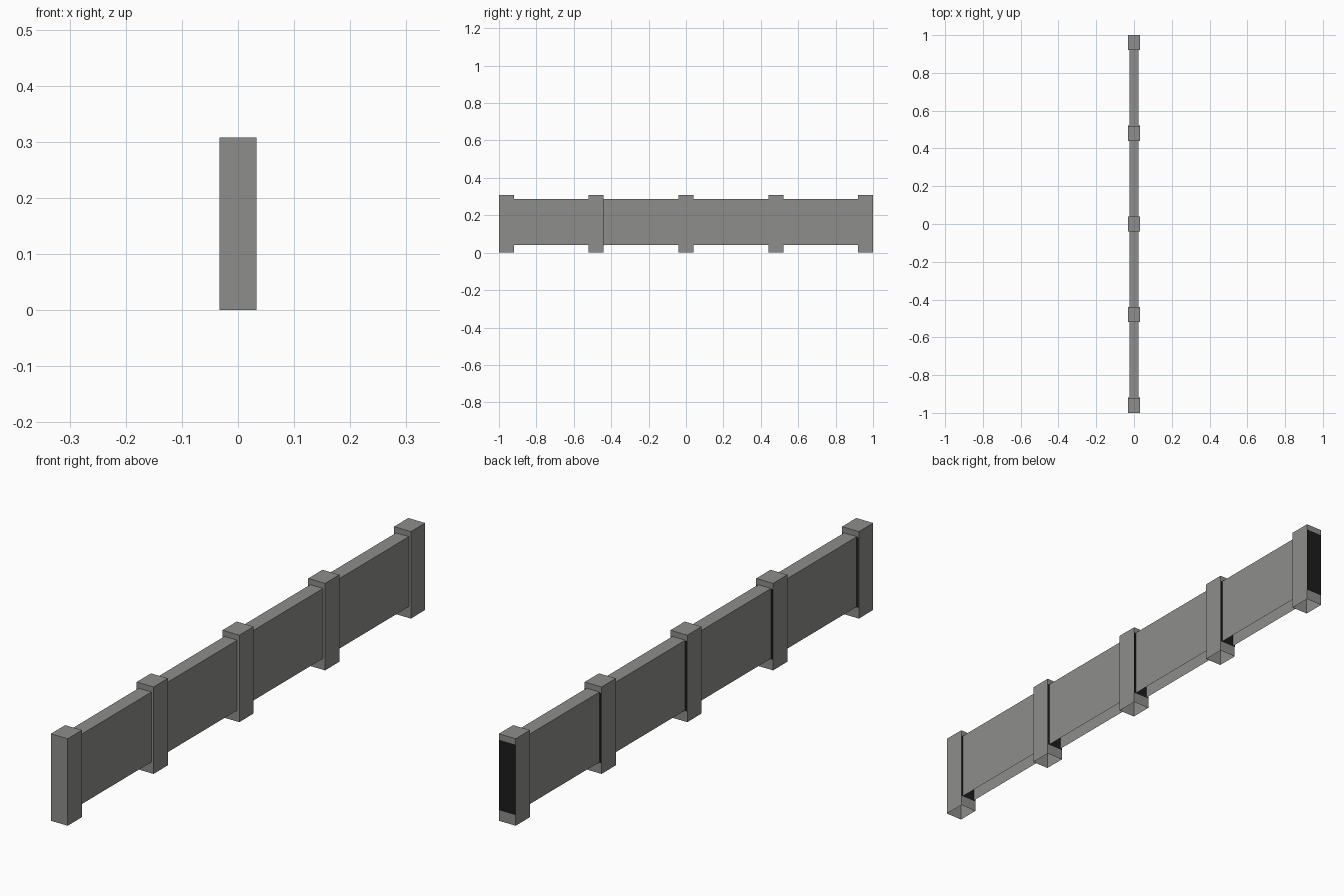
import bpy
import bmesh

if "Cube" in bpy.data.objects:
    bpy.data.objects.remove(bpy.data.objects["Cube"])


def material(name, colour):
    m = bpy.data.materials.new(name)
    m.diffuse_color = (*colour, 1)
    m.use_nodes = True
    m.node_tree.nodes["Principled BSDF"].inputs["Base Color"].default_value = m.diffuse_color
    return m


grey = material("stone_grey", (0.267, 0.267, 0.262))
dark = material("dark_end", (0.012, 0.012, 0.012))


def open_box(name, y0, y1, half_x, z0, z1, mat=grey):
    """Box shell without its underside."""
    bm = bmesh.new()
    bmesh.ops.create_cube(bm, size=1)
    bm.normal_update()
    under = [f for f in bm.faces if f.normal.z < -0.5]
    bmesh.ops.delete(bm, geom=under, context='FACES')
    bmesh.ops.scale(bm, vec=(half_x * 2, y1 - y0, z1 - z0), verts=bm.verts)
    me = bpy.data.meshes.new(name)
    bm.to_mesh(me)
    bm.free()
    me.materials.append(mat)
    ob = bpy.data.objects.new(name, me)
    ob.location = (0, (y0 + y1) / 2, (z0 + z1) / 2)
    bpy.context.collection.objects.link(ob)


POST_HALF = 0.04
centres = [-0.96, -0.48, 0.0, 0.48, 0.96]

for i, y in enumerate(centres):
    # Hollow post, open underneath
    open_box(f"post_{i + 1}", y - POST_HALF, y + POST_HALF, 0.033, 0.0, 0.308)
    # Dark joint plate on the back face of the post
    open_box(f"joint_plate_{i + 1}", y + POST_HALF - 0.001, y + POST_HALF + 0.001,
             0.0325, 0.038, 0.286, dark)

# Hollow wall panels between the posts
for i, (a, b) in enumerate(zip(centres, centres[1:])):
    open_box(f"wall_panel_{i + 1}", a + POST_HALF, b - POST_HALF, 0.025, 0.04, 0.288)
